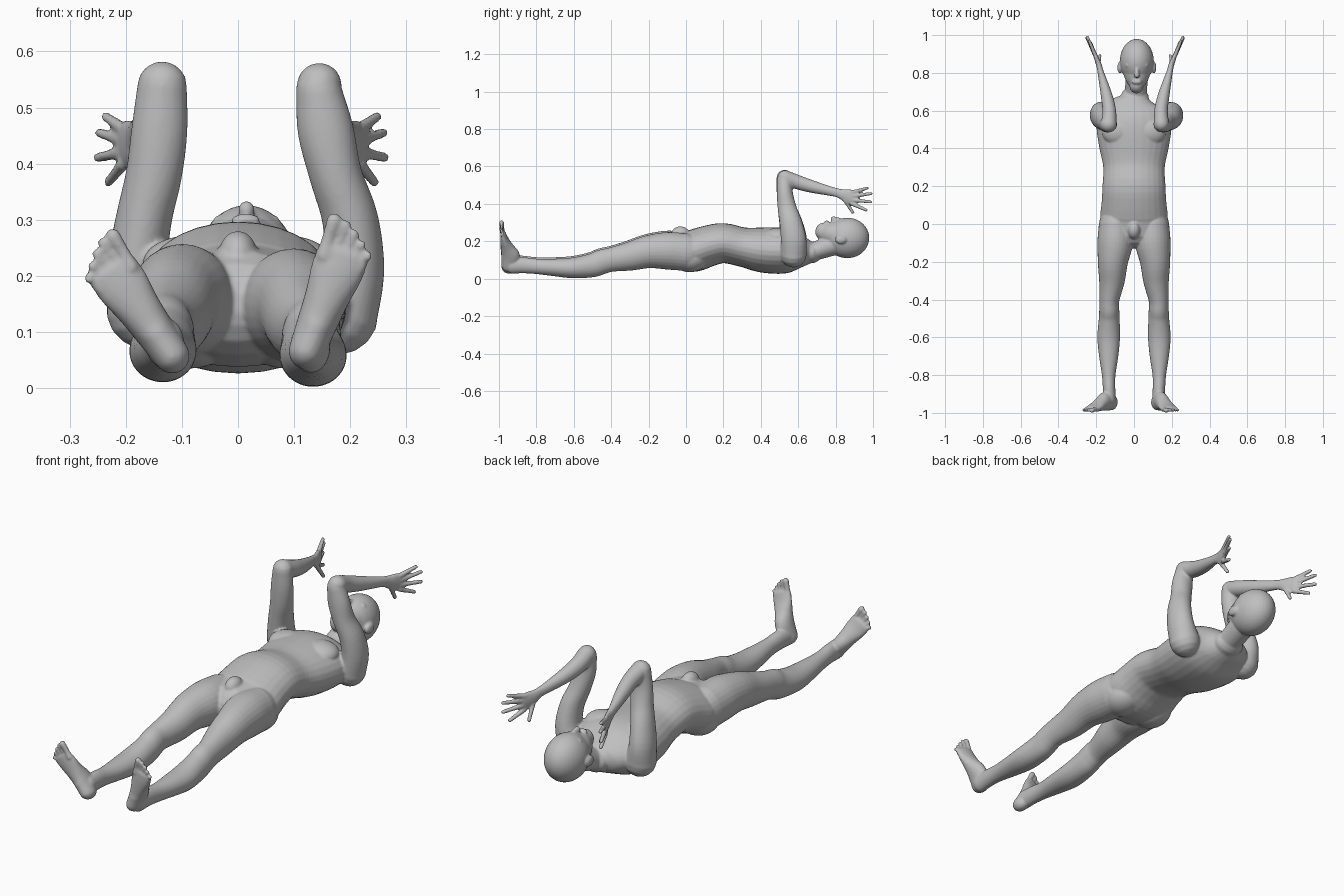
import bpy, bmesh, math
from mathutils import Vector, Matrix

bm = bmesh.new()
SIDES = 28


def spline(pts, steps=4):
    """Catmull-Rom through sections (x, y, z, radius a, radius b)."""
    p = [Vector(q) for q in pts]
    p = [2 * p[0] - p[1]] + p + [2 * p[-1] - p[-2]]
    out = []
    for i in range(1, len(p) - 2):
        a, b, c, d = p[i - 1:i + 3]
        for k in range(steps):
            t = k / steps
            out.append(0.5 * (2 * b + (c - a) * t + (2 * a - 5 * b + 4 * c - d) * t * t
                              + (3 * b - a - 3 * c + d) * t ** 3))
    return out + [p[-2]]


def tube(pts, ref):
    """Closed elliptical loft with domed ends; radius b lies along ref."""
    secs = spline(pts)
    n = len(secs)
    rows = []
    for i, s in enumerate(secs):
        c = Vector(s[:3])
        t = (Vector(secs[min(i + 1, n - 1)][:3]) - Vector(secs[max(i - 1, 0)][:3])).normalized()
        rows.append((c, t, s[3], s[4]))

    def dome(row, sign):
        c, t, a, b = row
        r = min(a, b)
        return [(c + t * sign * r * math.sin(w), t, a * math.cos(w), b * math.cos(w))
                for w in (0.4, 0.8, 1.15, 1.4)]

    rows = dome(rows[0], -1)[::-1] + rows + dome(rows[-1], 1)
    rings = []
    for c, t, a, b in rows:
        u = t.cross(Vector(ref)).normalized()
        v = u.cross(t)
        rings.append([bm.verts.new(c + u * a * math.cos(g) + v * b * math.sin(g))
                      for g in (2 * math.pi * k / SIDES for k in range(SIDES))])
    for r0, r1 in zip(rings, rings[1:]):
        for k in range(SIDES):
            j = (k + 1) % SIDES
            bm.faces.new((r0[k], r0[j], r1[j], r1[k]))
    bm.faces.new(rings[0])
    bm.faces.new(rings[-1])


def ball(c, r):
    bmesh.ops.create_uvsphere(bm, u_segments=32, v_segments=20, radius=1,
                              matrix=Matrix.Translation(c) @ Matrix.Diagonal((*r, 1)))


Z, Y = (0, 0, 1), (0, 1, 0)

# torso and neck
tube([(0, -.03, .15, .16, .1), (0, .04, .15, .178, .113), (0, .12, .175, .171, .11),
      (0, .2, .19, .167, .107), (0, .3, .17, .163, .105), (0, .4, .155, .183, .12),
      (0, .5, .15, .198, .124), (0, .57, .148, .19, .112), (0, .63, .143, .14, .08),
      (.005, .67, .14, .075, .058)], Z)
tube([(0, .6, .14, .085, .065), (.008, .68, .145, .06, .05), (.015, .78, .18, .06, .058)], Z)
ball((0, -.03, .235), (.035, .05, .045))

# head: skull, jaw, nose, brow, lips
ball((.015, .862, .218), (.09, .118, .108))
tube([(.013, .728, .255, .036, .045), (.014, .76, .245, .058, .06),
      (.015, .81, .233, .076, .082), (.015, .86, .225, .082, .095)], Z)
tube([(.015, .835, .312, .008, .008), (.015, .81, .317, .01, .012),
      (.015, .788, .318, .015, .016)], Z)
tube([(-.035, .84, .298, .01, .01), (.015, .84, .311, .01, .01),
      (.065, .84, .298, .01, .01)], Z)
ball((.014, .752, .3), (.026, .013, .011))

for s in (-1, 1):
    # ear, chest and buttock
    ball((.015 + s * .09, .828, .21), (.013, .031, .024))
    ball((s * .085, .49, .222), (.085, .075, .05))
    ball((s * .085, .02, .112), (.088, .1, .077))

    # leg
    dz = -.008 if s > 0 else 0
    leg = [(.098, .0, .15, .088, .1), (.1, -.1, .157, .094, .1), (.112, -.2, .152, .08, .088),
           (.117, -.3, .128, .068, .077), (.13, -.4, .11, .053, .065),
           (.131, -.45, .098, .053, .066), (.131, -.5, .08, .055, .064),
           (.134, -.6, .066, .06, .056), (.134, -.7, .068, .051, .047),
           (.134, -.8, .074, .036, .041), (.132, -.87, .08, .033, .043),
           (.13, -.93, .08, .034, .045)]
    tube([(s * x, y, z + dz, a, b) for x, y, z, a, b in leg], Z)

    # foot, turned outwards, sole towards the front
    heel, d = ((Vector((-.118, 0, .058)), Vector((-.575, 0, .818))) if s < 0
               else (Vector((.122, 0, .066)), Vector((.356, 0, .934))))
    medial = Vector((-s * d.z, 0, s * d.x))

    def at(t, w, y):
        return heel + d * t + medial * w + Vector((0, y, 0))

    tube([(*at(t, w, y), a, b) for t, w, y, a, b in
          ((0, 0, -.945, .032, .042), (.055, 0, -.938, .036, .051), (.105, 0, -.955, .04, .036),
           (.15, 0, -.97, .047, .023), (.185, 0, -.978, .047, .015))], Y)
    for w, tip, r in ((.035, .235, .0135), (.014, .235, .0095), (-.005, .225, .009),
                      (-.023, .212, .0085), (-.04, .197, .0085)):
        tube([(*at(.17, w * .9, -.98), r, r), (*at(.2, w, -.982), r * .85, r * .85),
              (*at(tip, w * 1.05, -.986), r, r)], Y)

    # upper arm
    if s < 0:
        arm = [(-.165, .575, .14, .07, .07), (-.178, .575, .22, .055, .07),
               (-.168, .56, .3, .05, .062), (-.15, .54, .38, .05, .05),
               (-.14, .528, .46, .05, .043), (-.135, .527, .54, .044, .042)]
    else:
        arm = [(.18, .575, .13, .07, .07), (.206, .575, .21, .055, .068),
               (.2, .56, .3, .05, .06), (.174, .54, .38, .047, .05),
               (.156, .528, .46, .05, .043), (.144, .527, .53, .041, .041)]
    tube(arm, Y)

    # forearm and palm
    dx = .012 if s > 0 else 0
    lower = [(.133, .53, .54, .04, .04), (.131, .6, .515, .036, .038),
             (.145, .68, .491, .031, .033), (.165, .76, .471, .022, .026),
             (.178, .81, .459, .016, .024), (.185, .84, .449, .015, .03),
             (.196, .87, .44, .013, .039), (.206, .897, .432, .011, .04)]
    tube([(s * x + dx, y, z, a, b) for x, y, z, a, b in lower], Z)

    # fingers and thumb: base, tip
    for p, q in (((.204, .89, .462), (.236, .968, .484)), ((.207, .895, .442), (.247, .99, .455)),
                 ((.207, .895, .42), (.25, .987, .411)), ((.204, .89, .4), (.231, .963, .367)),
                 ((.188, .85, .42), (.18, .892, .354))):
        p, q = (Vector((s * v[0] + dx, v[1], v[2])) for v in (p, q))
        m = p.lerp(q, .5)
        tube([(*p, .0115, .0115), (*m, .0098, .0098), (*q, .0085, .0085)], (1, 0, 0))

bmesh.ops.recalc_face_normals(bm, faces=bm.faces[:])
mesh = bpy.data.meshes.new("body")
bm.to_mesh(mesh)
bm.free()
body = bpy.data.objects.new("body", mesh)
bpy.context.collection.objects.link(body)

# fuse the parts into one continuous skin
fuse = body.modifiers.new("fuse", 'REMESH')
fuse.mode = 'VOXEL'
fuse.voxel_size = .005
fuse.use_smooth_shade = True
soft = body.modifiers.new("soften", 'SMOOTH')
soft.factor = .5
soft.iterations = 4

skin = bpy.data.materials.new("plain grey")
skin.diffuse_color = (.52, .52, .52, 1)
mesh.materials.append(skin)
